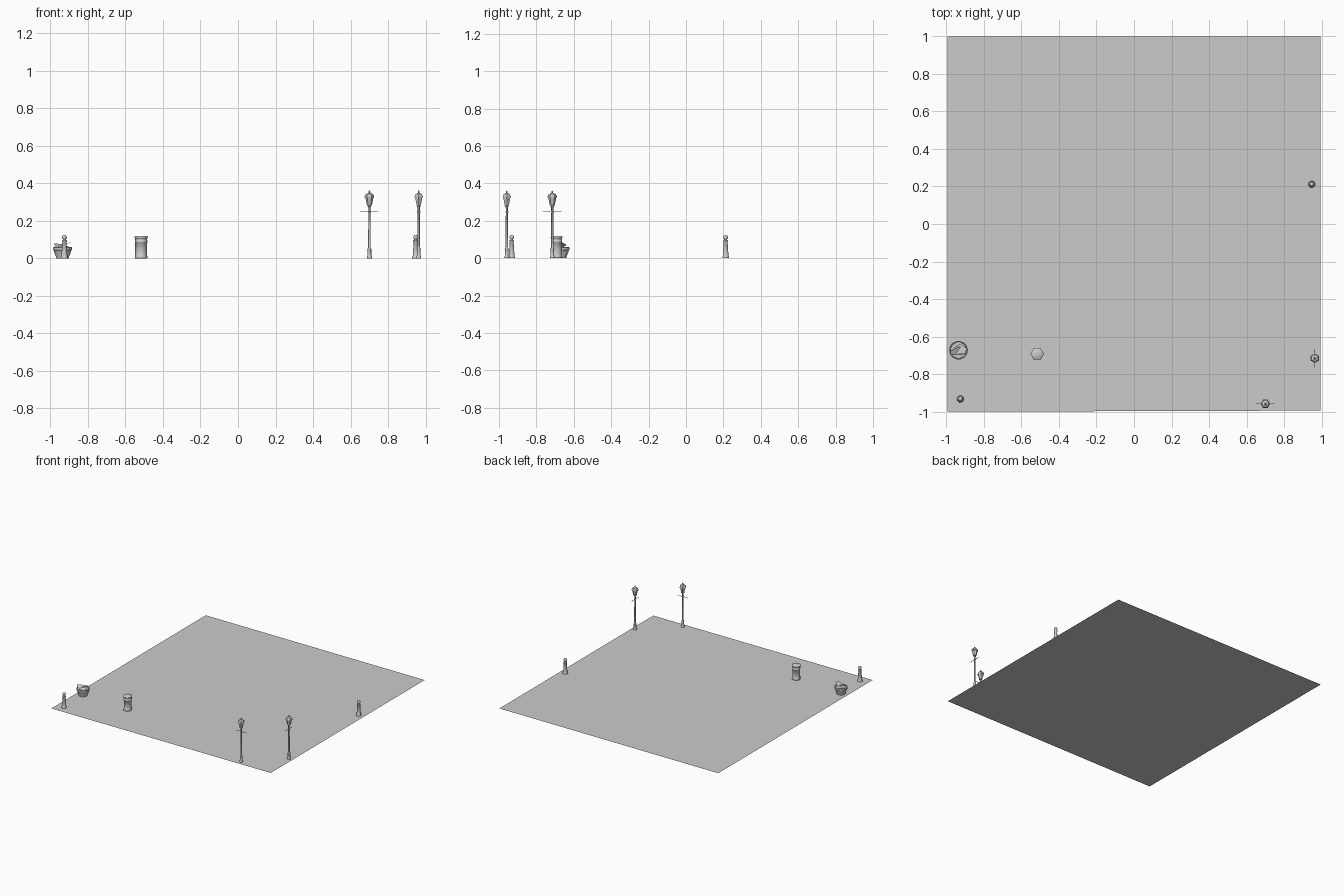
import bpy, bmesh, math
from mathutils import Vector

if "Cube" in bpy.data.objects:
    bpy.data.objects.remove(bpy.data.objects["Cube"])


def finish(name, bm, loc, rot_z=0, smooth=0):
    bmesh.ops.recalc_face_normals(bm, faces=bm.faces)
    mesh = bpy.data.meshes.new(name)
    bm.to_mesh(mesh)
    bm.free()
    ob = bpy.data.objects.new(name, mesh)
    bpy.context.collection.objects.link(ob)
    ob.location = loc
    ob.rotation_euler.z = rot_z
    if smooth:
        bpy.ops.object.select_all(action='DESELECT')
        ob.select_set(True)
        bpy.context.view_layer.objects.active = ob
        bpy.ops.object.shade_smooth_by_angle(angle=math.radians(smooth))
    return ob


def lathe(name, profile, loc, sides=6, rot_z=0, smooth=0):
    """Turn a list of (radius, height) points around z; radius 0 closes to a point."""
    bm = bmesh.new()
    rings = []
    for r, z in profile:
        n = sides if r > 0 else 1
        rings.append([bm.verts.new((r * math.cos(math.tau * i / sides),
                                    r * math.sin(math.tau * i / sides), z)) for i in range(n)])
    for a, b in zip(rings, rings[1:]):
        for i in range(sides):
            j = (i + 1) % sides
            quad = [a[i % len(a)], a[j % len(a)], b[j % len(b)], b[i % len(b)]]
            bm.faces.new(list(dict.fromkeys(quad)))
    return finish(name, bm, loc, rot_z, smooth)


def sheet(name, points, loc):
    bm = bmesh.new()
    bm.faces.new([bm.verts.new(p) for p in points])
    return finish(name, bm, loc)


def lamp(tag, x, y, rot):
    loc = (x, y, 0)
    # Post with stepped foot
    lathe(f"lamp_post_{tag}", [(0, 0), (.013, 0), (.013, .008), (.010, .014), (.010, .045),
                               (.0115, .048), (.0065, .056), (.0055, .27), (.010, .275),
                               (.006, .281), (0, .281)], loc, 8, rot, 65)
    # Six-sided lantern, roof and finial
    lathe(f"lantern_{tag}", [(0, .281), (.013, .281), (.014, .287), (.022, .325),
                             (0, .325)], loc, 6, rot)
    lathe(f"lantern_roof_{tag}", [(0, .323), (.025, .323), (.025, .331), (.019, .342),
                                  (.008, .346), (.004, .350), (.006, .354), (0, .363)], loc, 6, rot)
    # Ladder bar with knob ends
    bar = lathe(f"crossbar_{tag}", [(0, -.049), (.002, -.048), (.002, .048), (0, .049)],
                (x, y, .248), 6)
    bar.rotation_euler = (0, math.pi / 2, rot)
    lathe(f"crossbar_collar_{tag}", [(.0055, .243), (.008, .245), (.008, .251), (.0055, .253)],
          loc, 8, rot)


def bollard(tag, x, y):
    # Tapered post with foot, neck and ball
    lathe(f"bollard_{tag}", [(0, 0), (.019, 0), (.019, .006), (.0155, .012), (.0145, .035),
                             (.011, .085), (.0135, .088), (.0135, .094), (.008, .098),
                             (.008, .101), (.0125, .107), (.0130, .113), (.009, .121),
                             (0, .125)], (x, y, 0), 10, 0, 50)


# Ground sheet
sheet("ground", [(-.993, -1, 0), (.993, -.994, 0), (.993, 1, 0), (-.993, 1, 0)], (0, 0, 0))

# Street lamps and bollards
for tag, x, y, rot in (("front", .70, -.958, 0), ("right", .963, -.715, math.pi / 2)):
    lamp(tag, x, y, rot)
for tag, x, y in (("right", .947, .212), ("left", -.925, -.932)):
    bollard(tag, x, y)

# Six-sided litter bin with foot, bands and lid
lathe("litter_bin", [(0, 0), (.032, 0), (.034, .004), (.034, .010), (.032, .014), (.032, .084),
                     (.034, .086), (.034, .092), (.032, .094), (.032, .106), (.036, .108),
                     (.036, .114), (.031, .118), (0, .119)], (-.516, -.692, 0), 6, 0, 65)

# Round planter: bowl with thick rim and soil
POT = (-.935, -.672, 0)
lathe("planter_bowl", [(0, 0), (.033, 0), (.034, .006), (.044, .032), (.046, .040), (.050, .044),
                       (.050, .056), (.046, .060), (.043, .058), (.042, .052), (0, .052)],
      POT, 14, 0, 40)

# Tilted leaf sheets rising out of the planter
sheet("leaf_low", [(-.046, -.006, .080), (-.040, -.024, .064), (.026, -.030, .056),
                   (.034, -.004, .062), (.004, .020, .074)], POT)
sheet("leaf_high", [(-.044, .002, .054), (-.010, -.022, .066), (.034, -.020, .082),
                    (.046, .008, .086), (.008, .034, .070)], POT)
